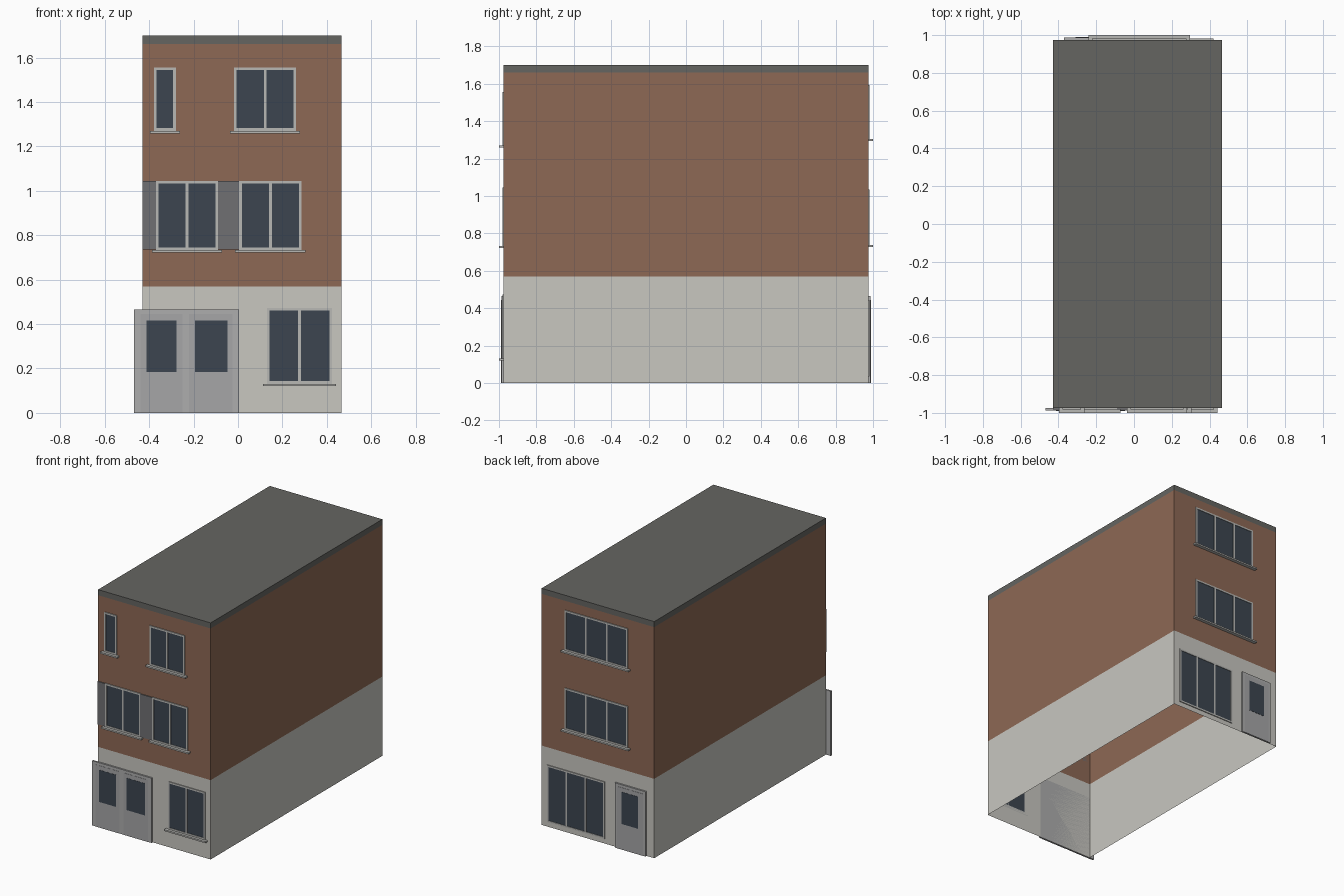
import bpy, bmesh

if "Cube" in bpy.data.objects:
    bpy.data.objects.remove(bpy.data.objects["Cube"])

X0, X1, Y = -0.43, 0.465, 0.975
FRONT, BACK = -1, 1


def material(name, rgb):
    m = bpy.data.materials.new(name)
    m.diffuse_color = (*rgb, 1)
    m.use_nodes = True
    m.node_tree.nodes["Principled BSDF"].inputs["Base Color"].default_value = m.diffuse_color
    return m


BRICK = material("brick", (0.27, 0.14, 0.09))
STONE = material("pale_render", (0.58, 0.57, 0.53))
ROOF = material("roofing", (0.13, 0.13, 0.12))
GLASS = material("glass", (0.045, 0.06, 0.08))
FRAME = material("frame_grey", (0.48, 0.48, 0.46))
DOOR = material("door_grey", (0.42, 0.42, 0.42))
LEAF = material("door_leaf_grey", (0.38, 0.38, 0.39))
PANEL = material("panel_grey", (0.16, 0.16, 0.17))


def finish(bm, name, mats):
    me = bpy.data.meshes.new(name)
    bmesh.ops.recalc_face_normals(bm, faces=bm.faces)
    bm.to_mesh(me)
    bm.free()
    for m in mats:
        me.materials.append(m)
    ob = bpy.data.objects.new(name, me)
    bpy.context.collection.objects.link(ob)
    return ob


def add_box(bm, side, x0, x1, z0, z1, d0, d1):
    """Box on a facade, reaching from depth d0 to d1 outside the wall."""
    verts = bmesh.ops.create_cube(bm, size=1)["verts"]
    for v in verts:
        v.co.x = x0 if v.co.x < 0 else x1
        v.co.y = side * (Y + (d0 if v.co.y < 0 else d1))
        v.co.z = z0 if v.co.z < 0 else z1


def boxes(name, mat, side, items):
    bm = bmesh.new()
    for it in items:
        add_box(bm, side, *it)
    return finish(bm, name, [mat])


def window(name, side, x0, x1, z0, z1, panes, sill=True):
    t, m, d = 0.012, 0.012, 0.006
    bars = [(x0, x0 + t, z0, z1, 0, d), (x1 - t, x1, z0, z1, 0, d),
            (x0 + t, x1 - t, z0, z0 + t, 0, d), (x0 + t, x1 - t, z1 - t, z1, 0, d)]
    for i in range(1, panes):
        c = x0 + (x1 - x0) * i / panes
        bars.append((c - m / 2, c + m / 2, z0 + t, z1 - t, 0, d))
    boxes(name + "_frame", FRAME, side, bars)
    boxes(name + "_glass", GLASS, side, [(x0 + t, x1 - t, z0 + t, z1 - t, 0, 0.003)])
    if sill:
        boxes(name + "_sill", FRAME, side, [(x0 - 0.018, x1 + 0.018, z0 - 0.011, z0, 0, 0.025)])


def door(name, side, x0, x1, leaves, panes):
    boxes(name + "_surround", DOOR, side, [(x0, x1, 0, 0.465, 0, 0.012)])
    boxes(name + "_leaf", LEAF, side, [(a, b, 0, 0.445, 0.012, 0.0135) for a, b in leaves])
    boxes(name + "_glass", GLASS, side, [(a, b, 0.185, 0.415, 0.0135, 0.015) for a, b in panes])


# Building shell: stacked wall bands, flat roof, open underneath
bm = bmesh.new()
rings = [[bm.verts.new((x, y, z)) for x, y in ((X0, -Y), (X1, -Y), (X1, Y), (X0, Y))]
         for z in (0, 0.57, 1.66, 1.70)]
for band in range(3):
    lo, hi = rings[band], rings[band + 1]
    for i in range(4):
        j = (i + 1) % 4
        bm.faces.new((lo[i], lo[j], hi[j], hi[i])).material_index = band
bm.faces.new(rings[3]).material_index = 2
finish(bm, "building_shell", [STONE, BRICK, ROOF])

# Front windows
window("front_upper_left_window", FRONT, -0.378, -0.28, 1.27, 1.555, 1)
window("front_upper_right_window", FRONT, -0.018, 0.262, 1.27, 1.555, 2)
window("front_middle_left_window", FRONT, -0.37, -0.09, 0.733, 1.045, 2)
window("front_middle_right_window", FRONT, 0.005, 0.287, 0.733, 1.045, 2)
window("front_ground_window", FRONT, 0.13, 0.424, 0.131, 0.473, 2)

# Infill panels beside the middle windows
boxes("infill_panels", PANEL, FRONT, [(X0, -0.37, 0.735, 1.043, 0, 0.007),
                                      (-0.09, 0.005, 0.735, 1.043, 0, 0.007)])

# Front double door
door("front_door", FRONT, -0.468, 0.004, [(-0.44, -0.25), (-0.22, -0.025)],
     [(-0.412, -0.277), (-0.193, -0.047)])

# Back windows and door
window("back_upper_window", BACK, -0.222, 0.278, 1.306, 1.595, 3)
window("back_middle_window", BACK, -0.222, 0.278, 0.738, 1.036, 3)
window("back_ground_window", BACK, -0.04, 0.42, 0.035, 0.445, 3, sill=False)
door("back_door", BACK, -0.37, -0.125, [(-0.35, -0.145)], [(-0.31, -0.182)])
